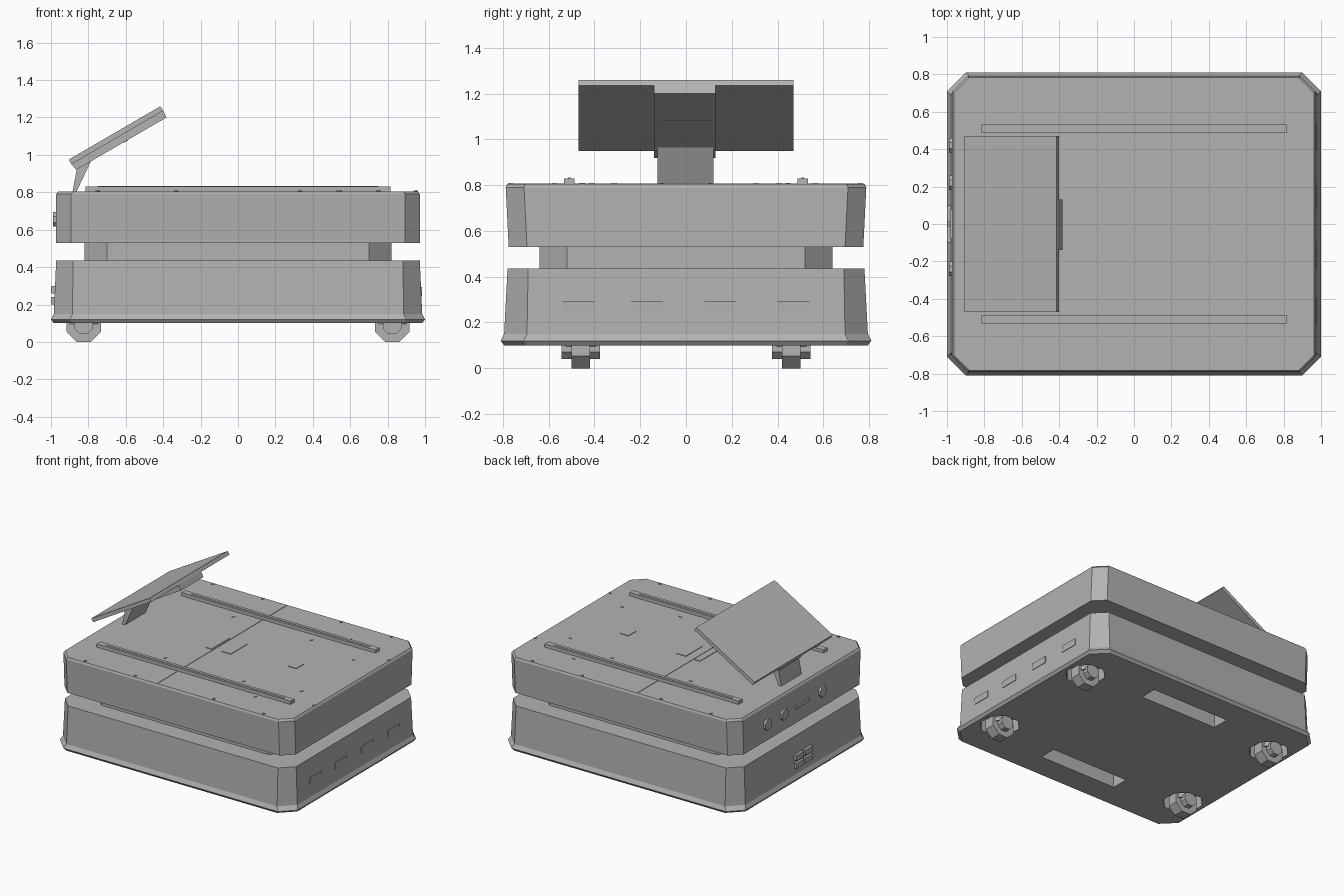
import bpy, bmesh, math
from mathutils import Vector, Matrix

cube = bpy.data.objects.get("Cube")
if cube:
    bpy.data.objects.remove(cube, do_unlink=True)

grey = bpy.data.materials.new("plain_grey")
grey.use_nodes = True
grey.diffuse_color = (0.45, 0.45, 0.45, 1)
bsdf = next(n for n in grey.node_tree.nodes if n.type == 'BSDF_PRINCIPLED')
bsdf.inputs["Base Color"].default_value = grey.diffuse_color


def finish(name, bm):
    bmesh.ops.recalc_face_normals(bm, faces=bm.faces)
    mesh = bpy.data.meshes.new(name)
    bm.to_mesh(mesh)
    bm.free()
    mesh.materials.append(grey)
    obj = bpy.data.objects.new(name, mesh)
    bpy.context.collection.objects.link(obj)
    return obj


def loft(name, rings):
    """Skin through chamfered rectangles given as (half_x, half_y, chamfer, z)."""
    bm = bmesh.new()
    loops = []
    for hx, hy, c, z in rings:
        outline = [(hx, c - hy), (hx, hy - c), (hx - c, hy), (c - hx, hy),
                   (-hx, hy - c), (-hx, c - hy), (c - hx, -hy), (hx - c, -hy)]
        loops.append([bm.verts.new((x, y, z)) for x, y in outline])
    for low, high in zip(loops, loops[1:]):
        for i in range(8):
            j = (i + 1) % 8
            bm.faces.new((low[i], low[j], high[j], high[i]))
    bm.faces.new(loops[0])
    bm.faces.new(loops[-1])
    return finish(name, bm)


def box(name, center, size):
    bm = bmesh.new()
    bmesh.ops.create_cube(bm, size=1, matrix=Matrix.Translation(center) @ Matrix.Diagonal((*size, 1)))
    return finish(name, bm)


def cylinder(name, center, radius, depth, axis='Z', sides=8, top=None):
    turn = {'X': Matrix.Rotation(math.pi / 2, 4, 'Y'),
            'Y': Matrix.Rotation(math.pi / 2, 4, 'X'), 'Z': Matrix.Identity(4)}[axis]
    spin = Matrix.Rotation(math.pi / sides, 4, 'Z')
    bm = bmesh.new()
    bmesh.ops.create_cone(bm, cap_ends=True, segments=sides, radius1=radius,
                          radius2=radius if top is None else top, depth=depth,
                          matrix=Matrix.Translation(center) @ turn @ spin)
    return finish(name, bm)


def extrude_y(name, profile, y0, y1):
    """Extrude an x-z profile along y."""
    bm = bmesh.new()
    face = bm.faces.new([bm.verts.new((x, y0, z)) for x, z in profile])
    out = bmesh.ops.extrude_face_region(bm, geom=[face])
    moved = [v for v in out["geom"] if isinstance(v, bmesh.types.BMVert)]
    bmesh.ops.translate(bm, vec=(0, y1 - y0, 0), verts=moved)
    return finish(name, bm)


def cut(target, cutter):
    mod = target.modifiers.new("cut", 'BOOLEAN')
    mod.operation = 'DIFFERENCE'
    mod.solver = 'EXACT'
    mod.object = cutter
    bpy.context.view_layer.objects.active = target
    bpy.ops.object.modifier_apply(modifier=mod.name)
    bpy.data.objects.remove(cutter, do_unlink=True)


# Main housings
lower = loft("lower_housing", [(0.985, 0.795, 0.1, 0.1), (1.0, 0.81, 0.1, 0.12),
                               (0.985, 0.795, 0.1, 0.15), (0.972, 0.78, 0.09, 0.435)])
loft("waist", [(0.82, 0.64, 0.12, 0.42), (0.82, 0.64, 0.12, 0.54)])
loft("upper_housing", [(0.972, 0.775, 0.08, 0.53), (0.972, 0.788, 0.08, 0.79),
                       (0.962, 0.782, 0.08, 0.805)])

# Underside hand slots, wheel wells and casters
for side, s in (("left", 1), ("right", -1)):
    cut(lower, box("slot_cutter", (0, s * 0.54, 0.2), (0.65, 0.13, 0.3)))
for end, ex in (("plus", 1), ("minus", -1)):
    for side, s in (("back", 1), ("front", -1)):
        x, y = ex * 0.825, s * 0.46
        tag = end + "_" + side
        cut(lower, cylinder("well_cutter", (x, y, 0.13), 0.14, 0.14))
        cylinder("caster_wheel_" + tag, (x, y, 0.092), 0.0996, 0.08, 'Y')
        cylinder("caster_hub_" + tag, (x, y, 0.092), 0.055, 0.17, 'Y')
        cylinder("caster_swivel_" + tag, (x, y, 0.15), 0.09, 0.11, top=0.06)

# Rails on the top deck
for side, s in (("back", 1), ("front", -1)):
    box("rail_" + side, (0, s * 0.51, 0.815), (1.63, 0.045, 0.03))
    box("rail_ridge_" + side, (0, s * 0.51, 0.831), (1.5, 0.012, 0.004))

# Tilted display, its rear casing and foot
extrude_y("display_panel", [(-0.905, 0.975), (-0.415, 1.26), (-0.4, 1.236), (-0.89, 0.95)], -0.47, 0.47)
extrude_y("display_casing", [(-0.89, 0.95), (-0.4, 1.236), (-0.382, 1.2), (-0.865, 0.92)], -0.14, 0.13)
extrude_y("display_foot", [(-0.885, 0.8), (-0.86, 0.935), (-0.78, 0.98), (-0.865, 0.8)], -0.125, 0.12)
extrude_y("casing_slot_plate", [(-0.61, 1.07), (-0.59, 1.082), (-0.588, 1.078), (-0.608, 1.066)], -0.11, 0.11)

# Deck seam, hatches and small fasteners
box("deck_seam", (-0.135, 0, 0.806), (0.008, 1.55, 0.004))
for i, (x, y, w, d) in enumerate([(-0.17, 0, 0.05, 0.22), (-0.03, 0, 0.08, 0.2), (0.48, 0.01, 0.07, 0.09)]):
    box("deck_hatch_%d" % i, (x, y, 0.806), (w, d, 0.006))
for s in (1, -1):
    for x in (-0.75, -0.33, 0.33, 0.75):
        cylinder("edge_fastener", (x, s * 0.765, 0.806), 0.013, 0.008, sides=3)
    for x, y in ((0.33, 0.41), (0.54, 0.57), (0.75, 0.31), (-0.33, 0.41), (0.95, 0.45)):
        cylinder("deck_fastener", (x, s * y, 0.806), 0.015, 0.006, sides=3)

# Vent plates and pointed marker on the +x end
for y in (-0.47, -0.17, 0.15, 0.47):
    box("vent_plate", (0.981, y, 0.27), (0.008, 0.14, 0.05))
bm = bmesh.new()
marker = [bm.verts.new((0.974, y, z)) for y, z in ((-0.085, 0.615), (0.085, 0.637), (-0.085, 0.655))]
bm.faces.new(marker)
finish("end_marker", bm)

# Knobs, handle and sockets on the -x end
for y in (0.42, 0.22, -0.24):
    cylinder("control_knob", (-0.975, y, 0.655), 0.042, 0.03, 'X')
box("control_handle", (-0.975, 0, 0.655), (0.016, 0.16, 0.03))
for y in (-0.055, 0.055):
    for z in (0.22, 0.28):
        box("socket", (-0.985, y, z), (0.028, 0.09, 0.04))
